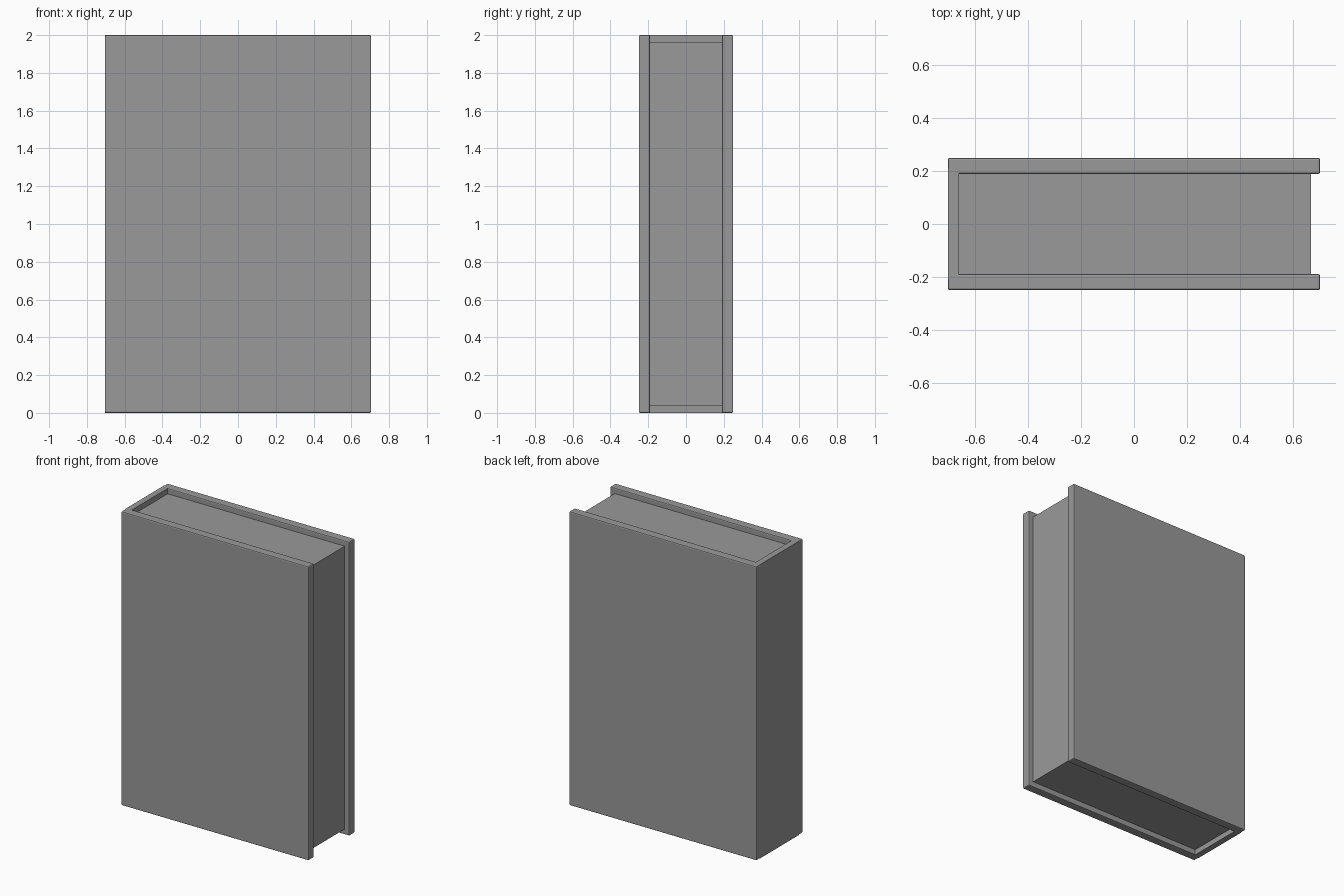
import bpy

cube = bpy.data.objects.get("Cube")
if cube:
    bpy.data.objects.remove(cube, do_unlink=True)

grey = bpy.data.materials.new("plain grey")
grey.use_nodes = True
colour = (0.32, 0.32, 0.32, 1)
grey.diffuse_color = colour
grey.node_tree.nodes["Principled BSDF"].inputs["Base Color"].default_value = colour


def box(name, low, high, bevel=0.0):
    """Box between two corners, with optional softened edges."""
    centre = [(a + b) / 2 for a, b in zip(low, high)]
    bpy.ops.mesh.primitive_cube_add(size=1, location=centre)
    part = bpy.context.object
    part.name = name
    part.scale = [b - a for a, b in zip(low, high)]
    bpy.ops.object.transform_apply(location=False, rotation=False, scale=True)
    part.data.materials.append(grey)
    if bevel:
        mod = part.modifiers.new("soft edges", "BEVEL")
        mod.width = bevel
        mod.segments = 2
    return part


half_width, half_depth, inner, height = 0.705, 0.25, 0.19, 2.0

# Covers
box("front_cover", (-half_width, -half_depth, 0), (half_width, -inner, height), 0.007)
box("back_cover", (-half_width, inner, 0), (half_width, half_depth, height), 0.007)

# Spine, tucked into both covers
box("spine", (-half_width, -inner - 0.02, 0), (-0.663, inner + 0.02, height))

# Page block, recessed on three sides
box("page_block", (-0.665, -inner - 0.002, 0.037), (0.67, inner + 0.002, height - 0.037))
